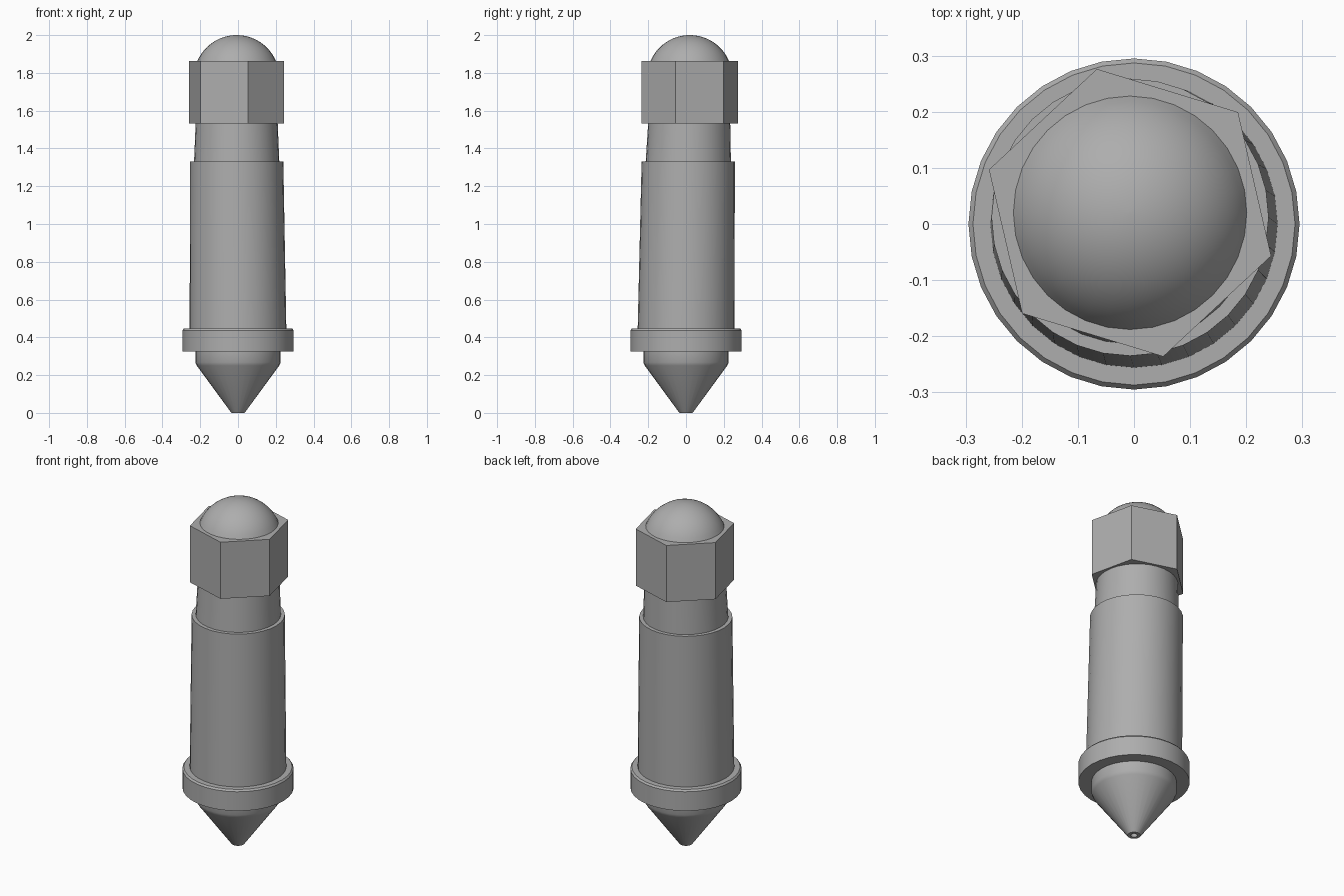
import bpy, bmesh, math

if "Cube" in bpy.data.objects:
    bpy.data.objects.remove(bpy.data.objects["Cube"])

grey = bpy.data.materials.new("plain grey")
grey.diffuse_color = (0.42, 0.42, 0.42, 1)
grey.use_nodes = True
grey.node_tree.nodes["Principled BSDF"].inputs["Base Color"].default_value = grey.diffuse_color


def loft(name, rings, sides=32, turn=0.0, smooth=35):
    """Stack circular rings (x, y, z, radius) into one closed solid."""
    bm = bmesh.new()
    loops = []
    for x, y, z, r in rings:
        loops.append([bm.verts.new((x + r * math.cos(turn + math.tau * i / sides),
                                    y + r * math.sin(turn + math.tau * i / sides), z))
                      for i in range(sides)])
    for a, b in zip(loops, loops[1:]):
        for i in range(sides):
            j = (i + 1) % sides
            bm.faces.new((a[i], a[j], b[j], b[i]))
    bm.faces.new(loops[0][::-1])
    bm.faces.new(loops[-1])
    bmesh.ops.recalc_face_normals(bm, faces=bm.faces)
    me = bpy.data.meshes.new(name)
    bm.to_mesh(me)
    bm.free()
    me.materials.append(grey)
    ob = bpy.data.objects.new(name, me)
    bpy.context.collection.objects.link(ob)
    bpy.ops.object.select_all(action='DESELECT')
    ob.select_set(True)
    bpy.context.view_layer.objects.active = ob
    bpy.ops.object.shade_smooth_by_angle(angle=math.radians(smooth))
    return ob


# Pointed tip with a small dimple in its end
loft("tip", [(0, 0, 0.02, 0.014), (0, 0, 0, 0.018), (0, 0, 0, 0.035),
             (0, 0, 0.25, 0.218), (0, 0, 0.268, 0.226), (0, 0, 0.33, 0.226)], smooth=50)

# Wide collar
loft("collar", [(0, 0, 0.325, 0.22), (0, 0, 0.325, 0.295),
                (0, 0, 0.437, 0.295), (0, 0, 0.447, 0.287)])

# Body and neck lean very slightly off the axis
loft("body", [(0, 0, 0.44, 0.256), (-0.007, 0.012, 1.33, 0.247)])
loft("neck", [(-0.007, 0.012, 1.32, 0.226), (-0.007, 0.017, 1.54, 0.217)])

# Hexagonal head
hx, hy = -0.007, 0.02
loft("hex_head", [(hx, hy, 1.532, 0.263), (hx, hy, 1.863, 0.263)],
     sides=6, turn=math.radians(43))

# Domed cap, a spherical segment flaring a little at the base
base, height = 0.208, 0.137
R = (base ** 2 + height ** 2) / (2 * height)
span = math.asin(base / R)
dome = [(hx, hy, 1.855, base + 0.004)]
for k in range(12):
    a = span * (1 - k / 12)
    dome.append((hx, hy, 2 - R * (1 - math.cos(a)), R * math.sin(a)))
dome.append((hx, hy, 2.0, 0.003))
loft("dome_cap", dome, smooth=60)
